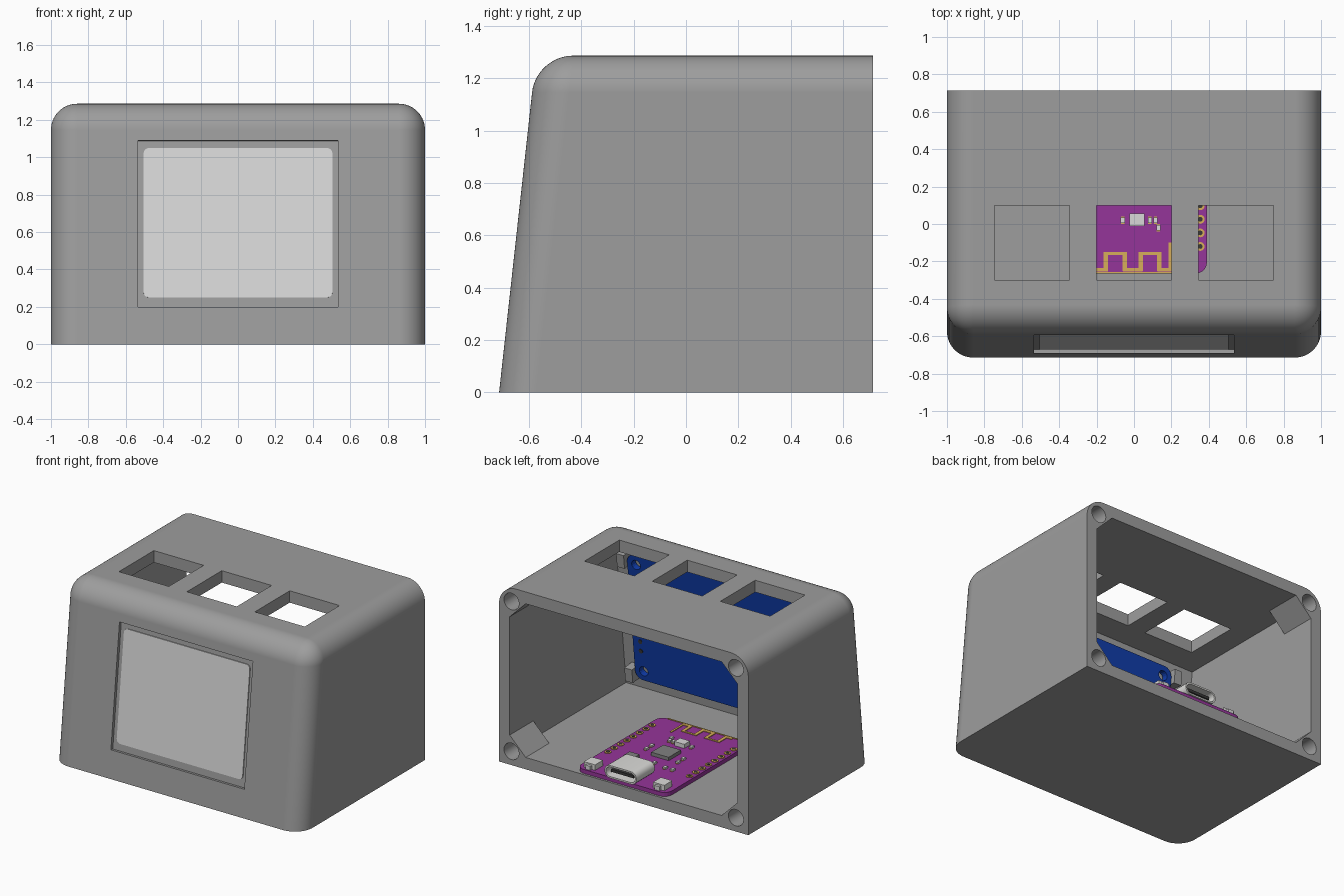
import bpy, bmesh, math
from mathutils import Vector, Matrix

cube = bpy.data.objects.get("Cube")
if cube:
    bpy.data.objects.remove(cube, do_unlink=True)


def material(name, rgb):
    m = bpy.data.materials.new(name)
    m.use_nodes = True
    m.diffuse_color = (*rgb, 1)
    m.node_tree.nodes["Principled BSDF"].inputs["Base Color"].default_value = (*rgb, 1)
    return m


GREY = material("case grey", (0.34, 0.34, 0.34))
LIGHT = material("screen light grey", (0.69, 0.69, 0.69))
PURPLE = material("board purple", (0.30, 0.035, 0.32))
BLUE = material("board blue", (0.005, 0.045, 0.40))
BRASS = material("brass", (0.68, 0.42, 0.10))
METAL = material("pale metal", (0.72, 0.72, 0.70))
DARK = material("dark grey", (0.04, 0.04, 0.04))
CHIP = material("chip grey", (0.22, 0.22, 0.22))

W, B, H = 1.0, 0.714, 1.286      # half width, back y, height
T, LEAN, R = 0.086, 0.11, 0.14   # wall, front lean per unit z, edge radius
TILT = -math.atan(LEAN)


def front_y(z):
    return -B + LEAN * z


def finish(name, bm, mat):
    bmesh.ops.recalc_face_normals(bm, faces=bm.faces)
    me = bpy.data.meshes.new(name)
    bm.to_mesh(me)
    bm.free()
    ob = bpy.data.objects.new(name, me)
    bpy.context.collection.objects.link(ob)
    if mat:
        me.materials.append(mat)
    return ob


def prism(name, points, depth, mat=None, axis="Z"):
    """Extrude a flat outline: along z, or along y for an (x, z) outline."""
    bm = bmesh.new()
    vs = [bm.verts.new((a, b, 0) if axis == "Z" else (a, 0, b)) for a, b in points]
    face = bm.faces.new(vs)
    out = bmesh.ops.extrude_face_region(bm, geom=[face])
    step = Vector((0, 0, depth) if axis == "Z" else (0, depth, 0))
    bmesh.ops.translate(bm, vec=step, verts=[v for v in out["geom"] if isinstance(v, bmesh.types.BMVert)])
    return finish(name, bm, mat)


def box(name, centre, size, mat=None):
    bm = bmesh.new()
    bmesh.ops.create_cube(bm, size=1, matrix=Matrix.Translation(centre) @ Matrix.Diagonal((*size, 1)))
    return finish(name, bm, mat)


def disc(name, centre, radius, depth, mat=None, axis="Z", sides=24):
    turn = Matrix.Rotation(math.pi / 2, 4, "X") if axis == "Y" else Matrix()
    bm = bmesh.new()
    bmesh.ops.create_cone(bm, cap_ends=True, segments=sides, radius1=radius, radius2=radius,
                          depth=depth, matrix=Matrix.Translation(centre) @ turn)
    return finish(name, bm, mat)


def rounded(x0, x1, y0, y1, r, n=5):
    pts = []
    for k, (cx, cy) in enumerate([(x1 - r, y1 - r), (x0 + r, y1 - r), (x0 + r, y0 + r), (x1 - r, y0 + r)]):
        for i in range(n + 1):
            a = math.pi / 2 * (k + i / n)
            pts.append((cx + r * math.cos(a), cy + r * math.sin(a)))
    return pts


def bake(ob):
    me = bpy.data.meshes.new_from_object(ob.evaluated_get(bpy.context.evaluated_depsgraph_get()))
    ob.modifiers.clear()
    ob.data = me


def cut(ob, cutters):
    for c in cutters:
        mod = ob.modifiers.new("cut", "BOOLEAN")
        mod.operation, mod.solver, mod.object = "DIFFERENCE", "EXACT", c
        bake(ob)
        bpy.data.objects.remove(c, do_unlink=True)


def smooth(ob):
    bpy.ops.object.select_all(action="DESELECT")
    ob.select_set(True)
    bpy.context.view_layer.objects.active = ob
    bpy.ops.object.shade_smooth_by_angle(angle=math.radians(30))


def leaning_box(name, half, z0, z1, inset, back, mat=None):
    """Box whose front face follows the lean of the case."""
    bm = bmesh.new()
    bmesh.ops.create_cube(bm, size=2)
    for v in bm.verts:
        z = z1 if v.co.z > 0 else z0
        v.co = (half * v.co.x, back if v.co.y > 0 else front_y(z) + inset, z)
    return finish(name, bm, mat)


def on_front(ob, z, inset):
    """Stand an object on the leaning front plane."""
    ob.location = (0, front_y(z) + inset, z)
    ob.rotation_euler.x = TILT
    return ob


# Case: leaning front, rounded top and front edges
case = leaning_box("case", W, 0, H, 0, B, GREY)
bm = bmesh.new()
bm.from_mesh(case.data)
edges = []
for e in bm.edges:
    mid = (e.verts[0].co + e.verts[1].co) / 2
    top, side, front = mid.z > H - 0.01, abs(mid.x) > W - 0.01, mid.y < -0.3
    if top + side + front == 2 and mid.y < B - 0.01 and mid.z > 0.01 or (top and side):
        edges.append(e)
bmesh.ops.bevel(bm, geom=edges, offset=R, segments=14, profile=0.5, affect="EDGES")
bm.to_mesh(case.data)
bm.free()

# Cavity: plain box in front, chamfered corners left as screw bosses at the back
cutters = [leaning_box("cavity", W - T, T, H - T, T, B - 0.27)]
c, x, lo, hi = 0.128, W - T, T, H - T
octagon = [(x, lo + c), (x, hi - c), (x - c, hi), (c - x, hi), (-x, hi - c), (-x, lo + c), (c - x, lo), (x - c, lo)]
mouth = prism("mouth", octagon, 0.6, axis="Y")
mouth.location.y = B - 0.4
cutters.append(mouth)
# Key openings in the top
for kx in (-0.545, 0, 0.545):
    cutters.append(box("key_opening", (kx, -0.1, H), (0.4, 0.4, 0.4)))
# Screw holes
for sx in (-0.9, 0.9):
    for sz in (0.1, H - 0.1):
        cutters.append(disc("screw_hole", (sx, B, sz), 0.06, 0.4, axis="Y"))
# Screen recess
cutters.append(on_front(box("recess", (0, 0, 0), (1.07, 0.044, 0.895)), 0.645, 0))
bpy.context.view_layer.update()
cut(case, cutters)
smooth(case)
case.modifiers.new("even_normals", "WEIGHTED_NORMAL").keep_sharp = True

# Screen
screen = prism("screen", rounded(-0.505, 0.505, -0.402, 0.402, 0.03), 0.008, LIGHT, "Y")
on_front(screen, 0.65, 0.015)

# Display board behind the front wall, with corner holes
display = prism("display_board", rounded(-0.70, 0.79, -0.475, 0.475, 0.06), 0.045, BLUE, "Y")
cut(display, [disc("hole", (hx, 0, hz), 0.035, 0.3, axis="Y", sides=16)
              for hx in (-0.63, 0.72) for hz in (-0.405, 0.405)])
on_front(display, 0.655, T + 0.012)
for i in range(8):
    on_front(disc("display_pin", (0.73, 0.046, -0.254 + 0.0726 * i), 0.016, 0.006, DARK, "Y", 10), 0.655, T + 0.012)
on_front(box("display_connector", (0.16, 0.065, -0.07), (0.15, 0.045, 0.06), METAL), 0.655, T + 0.012)

# Corner posts that hold the display board
for px in (-0.735, 0.825):
    for pz in (-0.45, 0.42):
        on_front(box("display_post", (px, 0.03, pz), (0.06, 0.11, 0.10), GREY), 0.655, T)

# Controller board on the floor
X0, X1, Y0, Y1, Z0 = -0.336, 0.39, -0.265, 0.70, T + 0.001
TOP = Z0 + 0.029
XC = (X0 + X1) / 2
board = prism("controller_board", rounded(X0, X1, Y0, Y1, 0.06), 0.029, PURPLE)
board.location.z = Z0


def plate(name, x0, x1, y0, y1, mat=BRASS, h=0.005):
    return box(name, ((x0 + x1) / 2, (y0 + y1) / 2, TOP + h / 2), (x1 - x0, y1 - y0, h), mat)


# Folded antenna trace
t = 0.012
for ax in (-0.15, -0.05, 0.035, 0.135):
    plate("antenna_leg", ax - t, ax + t, -0.25, -0.15)
for a, b in ((-0.15, -0.05), (0.035, 0.135)):
    plate("antenna_top", a, b, -0.165, -0.15)
for a, b in ((-0.2, -0.14), (-0.06, 0.045), (0.125, 0.2)):
    plate("antenna_foot", a, b, -0.255, -0.235)
plate("antenna_edge", X0 + 0.06, X1 - 0.06, Y0, Y0 + 0.008)
plate("antenna_feed", 0.185, 0.2, -0.25, -0.1)

# Pin rings along both long edges
for side in (-1, 1):
    for i in range(8):
        p = (XC + side * 0.327, -0.12 + 0.0726 * i, TOP + 0.002)
        disc("pin_ring", p, 0.024, 0.005, BRASS, sides=12)
        disc("pin_hole", p, 0.013, 0.008, DARK, sides=10)

# Chips and small parts
plate("radio_part", -0.025, 0.055, -0.01, 0.055, LIGHT, 0.03)
plate("main_chip", -0.05, 0.09, 0.13, 0.27, CHIP, 0.025)
plate("regulator", 0.12, 0.2, 0.36, 0.43, CHIP, 0.035)
for sx, sy in ((-0.06, 0.02), (0.085, 0.02), (0.115, 0.02), (0.13, -0.02), (-0.12, 0.2), (-0.12, 0.26),
               (0.17, 0.15), (0.17, 0.21), (-0.1, 0.38), (-0.16, 0.38), (0.0, 0.36)):
    plate("small_part", sx - 0.011, sx + 0.011, sy - 0.014, sy + 0.014, METAL, 0.014)
    plate("solder_pad", sx - 0.009, sx + 0.009, sy - 0.02, sy + 0.02, BRASS, 0.004)
for bx in (-0.25, 0.305):
    plate("button_body", bx - 0.045, bx + 0.045, 0.58, 0.67, METAL, 0.04)
    plate("button_cap", bx - 0.02, bx + 0.02, 0.665, 0.69, LIGHT, 0.03)

# Cable socket with a hollow mouth and tongue
socket = prism("cable_socket", rounded(XC - 0.128, XC + 0.128, TOP, TOP + 0.092, 0.044), 0.21, METAL, "Y")
socket.location.y = 0.502
hollow = prism("hollow", rounded(XC - 0.116, XC + 0.116, TOP + 0.012, TOP + 0.08, 0.033), 0.3, axis="Y")
hollow.location.y = 0.56
bpy.context.view_layer.update()
cut(socket, [hollow])
smooth(socket)
box("socket_tongue", (XC, 0.625, TOP + 0.046), (0.18, 0.13, 0.02), DARK)
